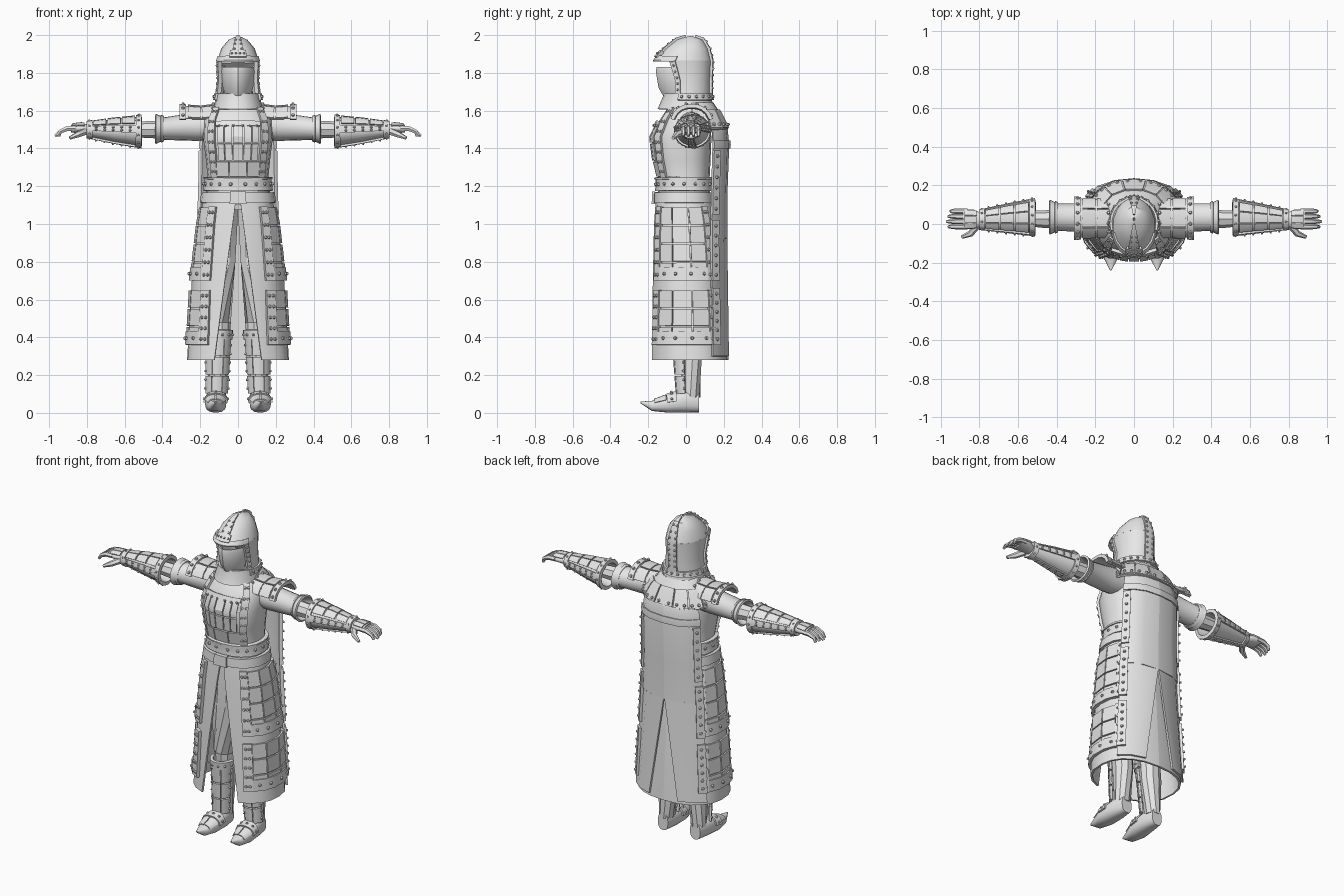
import bpy, bmesh, math
from mathutils import Vector

if bpy.data.objects.get("Cube"):
    bpy.data.objects.remove(bpy.data.objects["Cube"])

grey = bpy.data.materials.new("plain_grey")
grey.use_nodes = True
grey.diffuse_color = (0.8, 0.8, 0.8, 1)
grey.node_tree.nodes["Principled BSDF"].inputs["Base Color"].default_value = (0.8, 0.8, 0.8, 1)


class Loft:
    """Elliptical rings (position, centre a, centre b, radius a, radius b) along an axis."""
    def __init__(self, axis, rings, e=1.0):
        self.axis, self.rings, self.e = axis, sorted(rings), e

    def ring(self, v):
        r = self.rings
        v = min(max(v, r[0][0]), r[-1][0])
        for a, b in zip(r, r[1:]):
            if v <= b[0]:
                f = (v - a[0]) / (b[0] - a[0])
                return [p + (q - p) * f for p, q in zip(a, b)]

    def place(self, a, b, t):
        return Vector({"x": (t, a, b), "y": (a, t, b), "z": (a, b, t)}[self.axis])

    def base(self, u, v):
        t, ca, cb, ra, rb = self.ring(v)
        c, s = math.cos(math.radians(u)), math.sin(math.radians(u))
        return self.place(ca + ra * math.copysign(abs(c) ** self.e, c),
                          cb + rb * math.copysign(abs(s) ** self.e, s), t)

    def normal(self, u, v):
        n = (self.base(u + 2, v) - self.base(u - 2, v)).cross(
            self.base(u, v + .004) - self.base(u, v - .004)).normalized()
        t, ca, cb, _, _ = self.ring(v)
        return n if n.dot(self.base(u, v) - self.place(ca, cb, t)) > 0 else -n

    def point(self, u, v, h):
        return self.base(u, v) + self.normal(u, v) * h


def span(a, b, n):
    return [a + (b - a) * i / (n - 1) for i in range(n)]


def slab(bm, S, u0, u1, v0, v1, hi=.012, lo=-.005, ub=None):
    """Closed plate lying on a loft; ub gives the angles at the v1 end."""
    closed = u1 - u0 == 360
    n = max(1, round((u1 - u0) / 18))
    a, b = ub or (u0, u1)
    vs = [v0] + [r[0] for r in S.rings if v0 + .002 < r[0] < v1 - .002] + [v1]
    layers = []
    for h in (lo, hi):
        rows = []
        for v in vs:
            f = (v - v0) / (v1 - v0)
            us = span(u0 + (a - u0) * f, u1 + (b - u1) * f, n + 1)
            rows.append([bm.verts.new(S.point(u, v, h)) for u in (us[:-1] if closed else us)])
        layers.append(rows)
    low, top = layers
    count, m = len(top[0]), len(vs)
    for j in range(n):
        k = (j + 1) % count
        for i in range(m - 1):
            for L in layers:
                bm.faces.new((L[i][j], L[i][k], L[i + 1][k], L[i + 1][j]))
        for i in (0, m - 1):
            bm.faces.new((low[i][j], low[i][k], top[i][k], top[i][j]))
    if not closed:
        for j in (0, -1):
            for i in range(m - 1):
                bm.faces.new((low[i][j], low[i + 1][j], top[i + 1][j], top[i][j]))


def studs(bm, S, us, vs, h=.014, r=.01):
    for u in us:
        for v in vs:
            m = S.normal(u, v).to_track_quat("Z", "Y").to_matrix().to_4x4()
            m.translation = S.point(u, v, h)
            bmesh.ops.create_cone(bm, cap_ends=True, segments=6, radius1=r, radius2=r * .6,
                                  depth=r, matrix=m)


def lames(bm, S, u0, u1, v0, v1, cols, rows, hi=.011, gu=1.5, gv=.008):
    """Grid of separate armour plates."""
    du, dv = (u1 - u0) / cols, (v1 - v0) / rows
    for i in range(cols):
        for j in range(rows):
            slab(bm, S, u0 + du * i + gu / 2, u0 + du * (i + 1) - gu / 2,
                 v0 + dv * j + gv / 2, v0 + dv * (j + 1) - gv / 2, hi)


def limb(bm, pts, radii, n=8):
    """Tapered tube through points."""
    rings = []
    for i, p in enumerate(pts):
        d = Vector(pts[min(i + 1, len(pts) - 1)]) - Vector(pts[max(i - 1, 0)])
        q = d.to_track_quat("Z", "Y")
        rings.append([bm.verts.new(Vector(p) + q @ Vector((radii[i] * math.cos(t), radii[i] * math.sin(t), 0)))
                      for t in span(0, math.tau, n + 1)[:-1]])
    for a, b in zip(rings, rings[1:]):
        for j in range(n):
            bm.faces.new((a[j], a[(j + 1) % n], b[(j + 1) % n], b[j]))
    bm.faces.new(rings[0])
    bm.faces.new(rings[-1])


def part(name, build, mirror=False):
    bm = bmesh.new()
    build(bm)
    bmesh.ops.recalc_face_normals(bm, faces=bm.faces)
    me = bpy.data.meshes.new(name)
    bm.to_mesh(me)
    bm.free()
    me.materials.append(grey)
    ob = bpy.data.objects.new(name, me)
    bpy.context.collection.objects.link(ob)
    bpy.ops.object.select_all(action="DESELECT")
    ob.select_set(True)
    bpy.context.view_layer.objects.active = ob
    bpy.ops.object.shade_smooth_by_angle(angle=math.radians(32))
    if mirror:
        ob.modifiers.new("Mirror", "MIRROR").use_mirror_merge = False


# Body surfaces
torso = Loft("z", [(1.1, 0, -.01, .18, .14), (1.24, 0, -.01, .16, .135), (1.34, 0, -.02, .17, .15),
                   (1.46, 0, -.025, .185, .16), (1.55, 0, -.01, .18, .13), (1.61, 0, .01, .15, .11),
                   (1.65, 0, .02, .08, .08)], .85)
skirt = Loft("z", [(.28, 0, .015, .27, .21), (.7, 0, .01, .245, .19), (1, 0, 0, .21, .17),
                   (1.13, 0, -.01, .185, .15)], .85)
cape = Loft("z", [(.3, 0, .02, .275, .21), (.9, 0, .02, .24, .195), (1.15, 0, .03, .225, .185),
                  (1.42, 0, .035, .22, .19), (1.52, 0, .035, .205, .18), (1.62, 0, .03, .13, .12)], .8)
collar = Loft("z", [(1.5, 0, .035, .225, .185), (1.58, 0, .03, .18, .15), (1.64, 0, .03, .11, .11)], .85)
hood = Loft("z", [(1.61, 0, 0, .13, .15), (1.68, 0, .005, .115, .125), (1.76, 0, .005, .106, .125),
                  (1.865, 0, -.015, .11, .15), (1.93, 0, .005, .088, .112), (1.975, 0, .02, .05, .07),
                  (1.995, 0, .025, .006, .008)])
mask = Loft("z", [(1.66, 0, -.03, .06, .08), (1.72, 0, -.04, .08, .105), (1.81, 0, -.04, .092, .12),
                  (1.83, 0, -.04, .088, .115)], 1.25)


def build_torso(bm):
    slab(bm, torso, 0, 360, 1.1, 1.65, 0, -.012)
    lames(bm, torso, -122, -58, 1.43, 1.52, 5, 1)
    lames(bm, torso, -122, -58, 1.335, 1.43, 5, 1)
    lames(bm, torso, -128, -52, 1.25, 1.335, 3, 1)
    slab(bm, torso, -125, -55, 1.515, 1.54, .016)
    studs(bm, torso, span(-118, -62, 6), [1.515], .018, .008)
    for u in (-45, -135):
        slab(bm, torso, u - 8, u + 8, 1.25, 1.61, .014)
        studs(bm, torso, [u - 4, u + 4], span(1.28, 1.59, 7))
    slab(bm, torso, 0, 360, 1.175, 1.25, .016)
    slab(bm, torso, 0, 360, 1.235, 1.25, .022)
    studs(bm, torso, span(0, 340, 18), [1.21], .02)


def build_belt(bm):
    slab(bm, torso, 0, 360, 1.11, 1.165, .024)
    slab(bm, torso, -100, -80, 1.105, 1.17, .034)


def build_skirt(bm):
    slab(bm, skirt, -66, 90, .28, 1.13, 0, -.012, (-88, 90))


def build_skirt_plates(bm):
    for v0, v1, rows in ((.36, .65, 3), (.7, 1.09, 4)):
        lames(bm, skirt, -44, 28, v0, v1, 3, rows, .013)
        slab(bm, skirt, -44, 28, v0, v0 + .07, .018)
        studs(bm, skirt, span(-34, 22, 4), [v0 + .035], .021)
        for u0, u1 in ((-58, -44), (28, 40)):
            slab(bm, skirt, u0, u1, v0, v1, .018)
            studs(bm, skirt, [u0 + 4, u1 - 4], span(v0 + .03, v1 - .03, rows + 2), .021)


def build_cape(bm):
    slab(bm, cape, 30, 90, .92, 1.62, .004, -.008)
    slab(bm, cape, 30, 74, .3, .92, .004, -.008, (30, 90))
    slab(bm, cape, 30, 90, 1.4, 1.44, .012)
    for v0, v1 in ((.36, .66), (.7, 1.02), (1.05, 1.39)):
        slab(bm, cape, 30, 44, v0, v1, .013)
        studs(bm, cape, [37], span(v0 + .03, v1 - .03, 6), .016)


def build_collar(bm):
    slab(bm, collar, 0, 180, 1.5, 1.64, .006, -.006)
    lames(bm, collar, 0, 180, 1.5, 1.6, 7, 1, .016, 2)
    studs(bm, collar, span(8, 172, 14), [1.52], .019)


def build_hood(bm):
    slab(bm, hood, 0, 360, 1.61, 1.69, 0, -.012)
    slab(bm, hood, -28, 208, 1.69, 1.865, 0, -.012)
    slab(bm, hood, 0, 360, 1.865, 1.995, 0, -.012)
    # Neck band, brow band and crest strips
    slab(bm, hood, -20, 200, 1.655, 1.69, .012)
    studs(bm, hood, span(-12, 192, 13), [1.672])
    slab(bm, hood, -165, -15, 1.862, 1.885, .01)
    slab(bm, hood, -112, -68, 1.875, 1.91, .018)
    studs(bm, hood, span(-106, -74, 4), [1.893], .02, .007)
    slab(bm, hood, -106, -74, 1.89, 1.99, .012)
    slab(bm, hood, 76, 104, 1.69, 1.99, .012)
    for u in (-101, -79):
        studs(bm, hood, [u], [1.92, 1.945, 1.965], .014, .007)
    studs(bm, hood, [81, 99], span(1.72, 1.96, 8), .014, .008)
    for u in (-28, 196):
        slab(bm, hood, u, u + 12, 1.69, 1.86, .01)
        studs(bm, hood, [u + 6], span(1.71, 1.84, 5), .013, .007)


def build_head(bm):
    limb(bm, [(0, .02, 1.6), (0, .01, 1.7), (0, .01, 1.85), (0, .02, 1.93)], [.07, .08, .095, .06], 14)


def build_pads(bm):
    pad = Loft("x", [(.1, .03, 1.5, .1, .125), (.2, .03, 1.5, .1, .115), (.31, .03, 1.5, .105, .122)], .85)
    slab(bm, pad, 25, 155, .1, .31, .006, -.006)
    lames(bm, pad, 25, 155, .12, .27, 3, 2, .013, 4)
    slab(bm, pad, 22, 158, .275, .31, .014)
    studs(bm, pad, span(32, 148, 6), [.13, .292], .018)


def build_sleeves(bm):
    sleeve = Loft("x", [(.13, .03, 1.52, .07, .075), (.22, .03, 1.515, .075, .075),
                        (.39, .035, 1.505, .07, .06), (.435, .035, 1.503, .09, .08)])
    slab(bm, sleeve, 0, 360, .13, .435, 0, -.012)
    slab(bm, sleeve, 0, 360, .395, .41, .006)
    limb(bm, [(.36, .03, 1.5), (.47, .025, 1.5), (.56, .03, 1.5)], [.05, .045, .04])


def build_gauntlets(bm):
    cuff = Loft("x", [(.51, .035, 1.49, .09, .08), (.65, .03, 1.495, .068, .062), (.8, .022, 1.5, .043, .036)])
    slab(bm, cuff, 0, 360, .51, .8, 0, -.012)
    lames(bm, cuff, 30, 150, .54, .77, 3, 3, .008, 4)
    for v, r in ((.51, 14), (.77, 8)):
        slab(bm, cuff, 0, 360, v, v + .03, .01)
        studs(bm, cuff, span(0, 360, r)[:-1], [v + .015], .012, .007)
    for u in (8, 172, 270):
        slab(bm, cuff, u - 14, u + 14, .54, .77, .01)
        studs(bm, cuff, [u - 6, u + 6], span(.57, .75, 5), .013, .007)


def build_hands(bm):
    palm = Loft("x", [(.79, .022, 1.5, .035, .028), (.83, .025, 1.505, .05, .026), (.885, .025, 1.505, .052, .02)])
    slab(bm, palm, 0, 360, .79, .885, 0, -.018)
    lames(bm, palm, 30, 150, .81, .88, 3, 1, .008, 4)
    for i, y in enumerate(span(-.014, .066, 4)):
        tip = .968 - .01 * abs(i - 1)
        limb(bm, [(.86, y, 1.507), (.905, y, 1.505), (.94, y, 1.49), (tip, y, 1.465)], [.015, .015, .012, .008], 6)
    limb(bm, [(.81, -.005, 1.49), (.845, -.05, 1.475), (.89, -.068, 1.455)], [.02, .017, .009], 6)


def build_legs(bm):
    limb(bm, [(.08, .01, 1.08), (.095, .01, .8), (.1, .01, .48), (.105, .025, .3), (.11, .03, .08)],
         [.085, .085, .062, .06, .046], 10)


def build_greaves(bm):
    shin = Loft("z", [(.1, .113, .015, .052, .06), (.3, .106, .01, .058, .07), (.44, .1, 0, .06, .075)])
    lames(bm, shin, -165, -15, .1, .4, 3, 3, .01, 3)
    slab(bm, shin, -180, 0, .39, .44, .014)
    studs(bm, shin, span(-165, -15, 6), [.415], .017, .008)
    for u in (-160, -20):
        studs(bm, shin, [u], span(.13, .36, 6), .013, .008)


def build_boots(bm):
    boot = Loft("y", [(-.24, .12, .055, .004, .005), (-.18, .12, .037, .035, .027), (-.1, .118, .048, .056, .046),
                      (0, .113, .06, .052, .058), (.07, .112, .055, .035, .052)], .8)
    slab(bm, boot, 0, 360, -.24, .07, 0, -.004)
    bm.faces.new([bm.verts.new(boot.base(u, .07)) for u in range(0, 360, 18)])
    lames(bm, boot, 20, 160, -.17, -.1, 2, 1, .006, 3)
    slab(bm, boot, 5, 175, -.1, -.05, .01)
    studs(bm, boot, span(20, 160, 5), [-.075], .013, .008)


for name, build, mirrored in (
        ("torso_armour", build_torso, False), ("belt", build_belt, False),
        ("skirt", build_skirt, True), ("skirt_plates", build_skirt_plates, True),
        ("cape", build_cape, True), ("shoulder_collar", build_collar, False),
        ("hood", build_hood, False), ("head", build_head, False),
        ("face_mask", lambda bm: slab(bm, mask, -180, 0, 1.66, 1.83, 0, -.01), False),
        ("shoulder_pads", build_pads, True), ("sleeves", build_sleeves, True),
        ("gauntlets", build_gauntlets, True), ("hands", build_hands, True),
        ("legs", build_legs, True), ("greaves", build_greaves, True), ("boots", build_boots, True)):
    part(name, build, mirrored)
